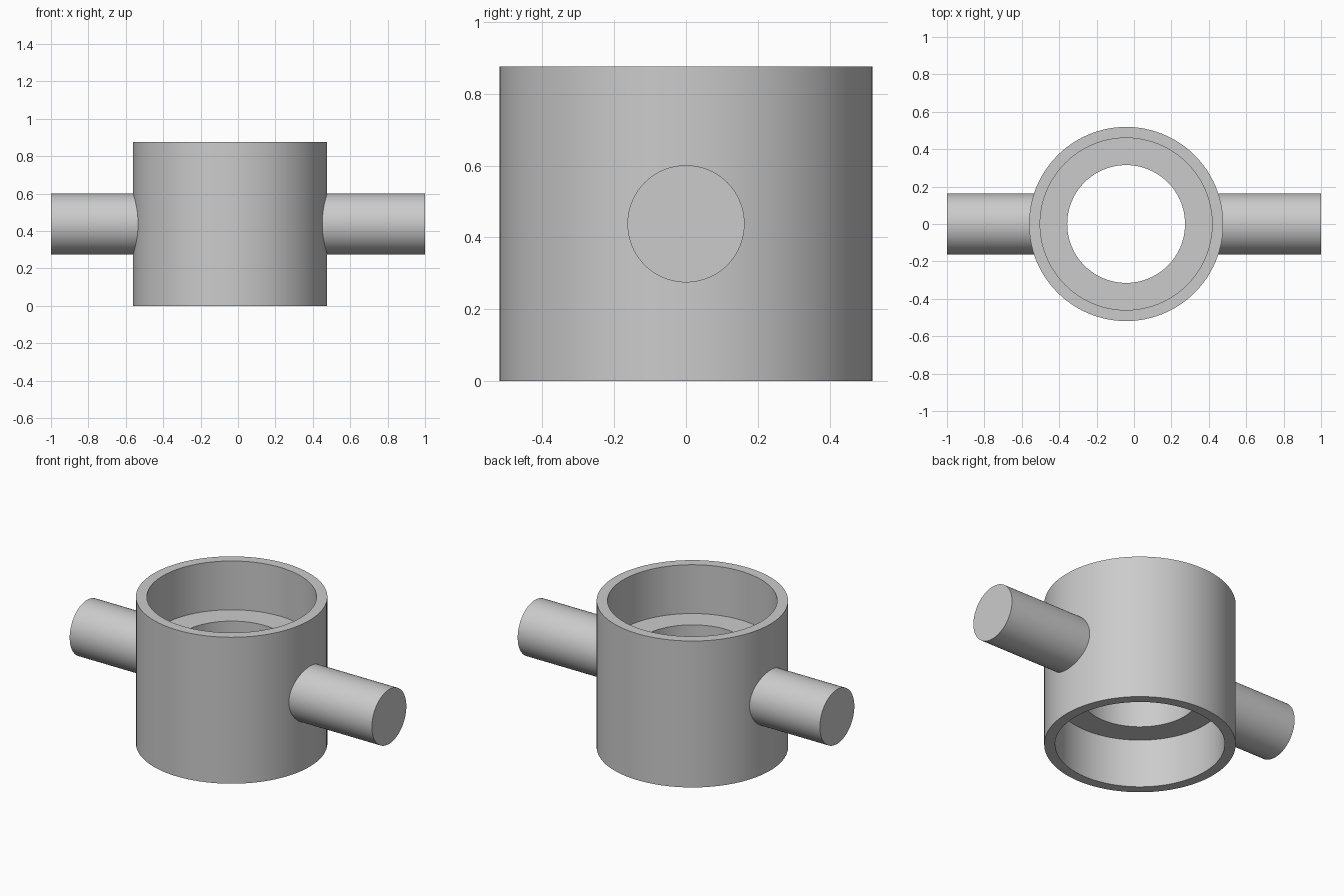
import bpy
import bmesh
from math import pi, radians
from mathutils import Matrix, Vector

cube = bpy.data.objects.get("Cube")
if cube:
    bpy.data.objects.remove(cube, do_unlink=True)

SEGMENTS = 96
HEIGHT = 0.876
CENTRE_X = -0.042
OUTER, BORE, HOLE = 0.519, 0.46, 0.315
ROD_RADIUS = 0.163

grey = bpy.data.materials.new("plain grey")
grey.use_nodes = True
grey.diffuse_color = (0.6, 0.6, 0.6, 1)
grey.node_tree.nodes["Principled BSDF"].inputs["Base Color"].default_value = (0.6, 0.6, 0.6, 1)


def finish(name, bm):
    """Turn a bmesh into a smooth-shaded object with crisp edges."""
    bmesh.ops.recalc_face_normals(bm, faces=bm.faces)
    mesh = bpy.data.meshes.new(name)
    bm.to_mesh(mesh)
    bm.free()
    mesh.materials.append(grey)
    obj = bpy.data.objects.new(name, mesh)
    bpy.context.collection.objects.link(obj)
    bpy.ops.object.select_all(action='DESELECT')
    obj.select_set(True)
    bpy.context.view_layer.objects.active = obj
    bpy.ops.object.shade_smooth_by_angle(angle=radians(30))
    return obj


# Hub: a turned sleeve, counterbored from both ends to leave an inner ring
ledge = HEIGHT / 3
profile = [(OUTER, 0), (OUTER, HEIGHT), (BORE, HEIGHT), (BORE, HEIGHT - ledge),
           (HOLE, HEIGHT - ledge), (HOLE, ledge), (BORE, ledge), (BORE, 0)]
bm = bmesh.new()
verts = [bm.verts.new((r, 0, z)) for r, z in profile]
edges = [bm.edges.new((a, b)) for a, b in zip(verts, verts[1:] + verts[:1])]
bmesh.ops.spin(bm, geom=verts + edges, cent=(0, 0, 0), axis=(0, 0, 1),
               angle=2 * pi, steps=SEGMENTS, use_merge=True)
bmesh.ops.remove_doubles(bm, verts=bm.verts, dist=0.0001)
bmesh.ops.translate(bm, verts=bm.verts, vec=Vector((CENTRE_X, 0, 0)))
finish("hub_sleeve", bm)

# Side rods: solid pins rooted inside the thickness of the hub wall
for name, side in (("left_rod", 1), ("right_rod", -1)):
    root = CENTRE_X + side * (OUTER + BORE - 0.02) / 2
    tip = side
    bm = bmesh.new()
    placement = Matrix.Translation(((root + tip) / 2, 0, HEIGHT / 2)) @ Matrix.Rotation(pi / 2, 4, 'Y')
    bmesh.ops.create_cone(bm, cap_ends=True, segments=SEGMENTS, radius1=ROD_RADIUS,
                          radius2=ROD_RADIUS, depth=abs(tip - root), matrix=placement)
    finish(name, bm)
